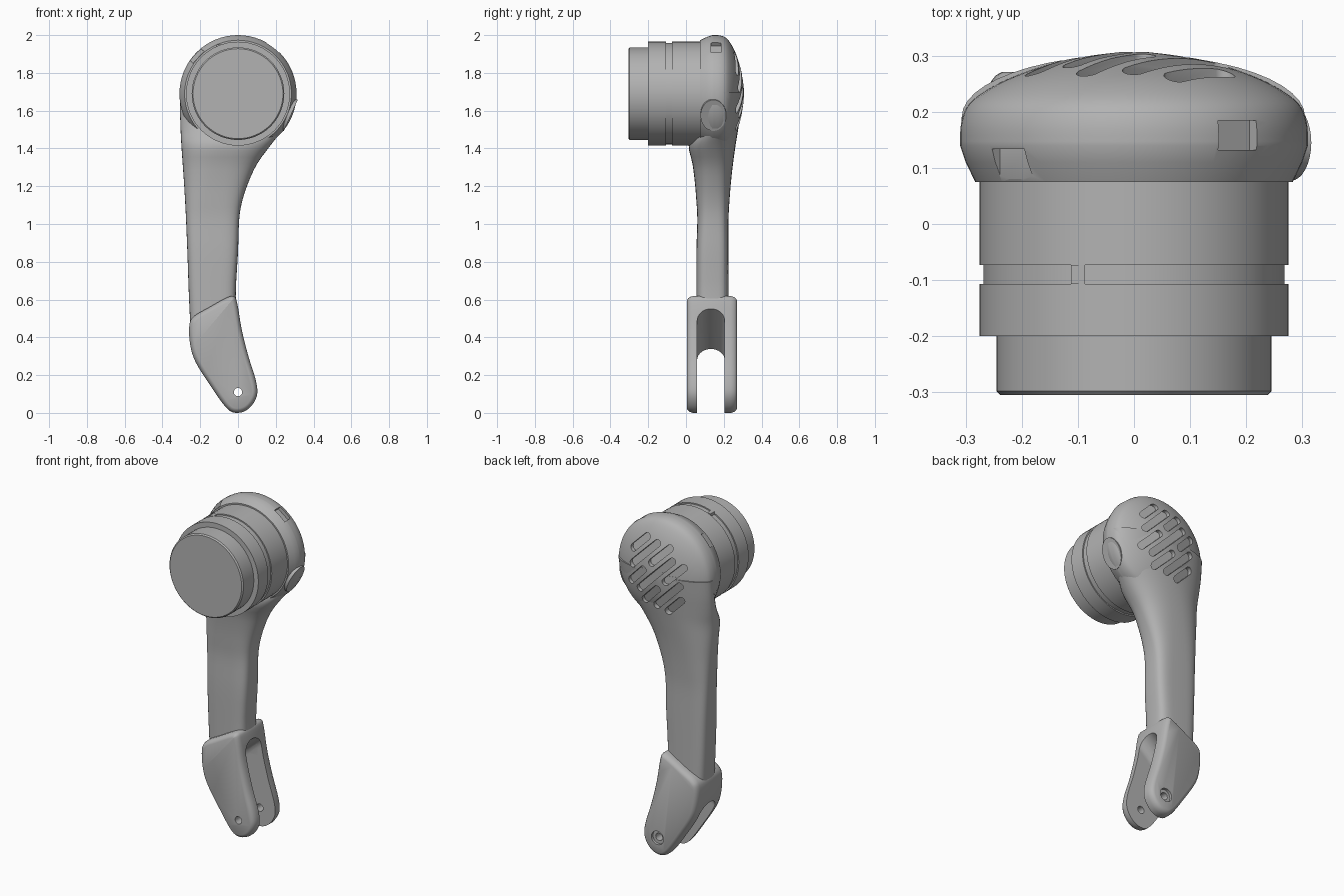
import bpy
import bmesh
from math import sin, cos, pi, atan2
from mathutils import Vector, Matrix

default = bpy.data.objects.get("Cube")
if default:
    bpy.data.objects.remove(default, do_unlink=True)

grey = bpy.data.materials.new("plain grey")
grey.use_nodes = True
COLOUR = (0.45, 0.45, 0.45, 1)
grey.diffuse_color = COLOUR
grey.node_tree.nodes["Principled BSDF"].inputs["Base Color"].default_value = COLOUR

HEAD_Z = 1.69


def loft(name, rings):
    """Skin a closed solid through rings that have equal point counts."""
    bm = bmesh.new()
    loops = [[bm.verts.new(p) for p in ring] for ring in rings]
    count = len(loops[0])
    for a, b in zip(loops, loops[1:]):
        for i in range(count):
            j = (i + 1) % count
            bm.faces.new((a[i], a[j], b[j], b[i]))
    bm.faces.new(loops[0])
    bm.faces.new(loops[-1])
    bmesh.ops.recalc_face_normals(bm, faces=bm.faces)
    mesh = bpy.data.meshes.new(name)
    bm.to_mesh(mesh)
    bm.free()
    mesh.materials.append(grey)
    obj = bpy.data.objects.new(name, mesh)
    bpy.context.collection.objects.link(obj)
    return obj


def circle(radius, y, x=0, z=HEAD_Z, sides=64):
    return [(x + radius * cos(2 * pi * i / sides), y, z + radius * sin(2 * pi * i / sides))
            for i in range(sides)]


def lathe(name, profile, **place):
    """Turn (radius, y) pairs about an axis parallel to y."""
    return loft(name, [circle(r, y, **place) for r, y in profile])


def spline(points, steps, closed=False):
    """Smooth curve through points of any dimension."""
    pts = [Vector(p) for p in points]
    n = len(pts)
    pick = (lambda i: pts[i % n]) if closed else (lambda i: pts[min(max(i, 0), n - 1)])
    out = []
    for i in range(n if closed else n - 1):
        a, b, c, d = (pick(i + k) for k in (-1, 0, 1, 2))
        for s in range(steps):
            t = s / steps
            out.append(b + (c - a) * (t / 2) + (a * 2 - b * 5 + c * 4 - d) * (t * t / 2)
                       + (b * 3 - a - c * 3 + d) * (t ** 3 / 2))
    return out if closed else out + [pts[-1]]


def block(name, size, matrix):
    corners = [(-1, -1), (1, -1), (1, 1), (-1, 1)]
    return loft(name, [[matrix @ Vector((x * size[0] / 2, y * size[1] / 2, z * size[2] / 2))
                        for x, y in corners] for z in (-1, 1)])


def cut(obj, cutters):
    bpy.context.view_layer.objects.active = obj
    for cutter in cutters:
        mod = obj.modifiers.new("cut", "BOOLEAN")
        mod.operation = "DIFFERENCE"
        mod.solver = "EXACT"
        mod.object = cutter
        bpy.ops.object.modifier_apply(modifier=mod.name)


# Motor: stepped cylinder with a shallow groove
motor = lathe("motor", [(0.238, -0.305), (0.245, -0.298), (0.245, -0.2), (0.275, -0.2),
                        (0.275, -0.107), (0.268, -0.107), (0.268, -0.073),
                        (0.275, -0.073), (0.275, 0.12)])

# Head: domed round housing behind the motor
dome = spline([(0.31, 0.14), (0.308, 0.18), (0.293, 0.215), (0.25, 0.246), (0.19, 0.272),
               (0.11, 0.295), (0.01, 0.308)], 4)
head = lathe("head_housing", [(0.283, 0.075), (0.3, 0.11)] + [tuple(p) for p in dome])

# Arm: rows of height, left, right, front, back, squareness
ARM = [(0.42, -0.25, 0.0, 0.055, 0.225, 4), (0.62, -0.26, -0.012, 0.055, 0.225, 4),
       (0.85, -0.268, 0.0, 0.055, 0.225, 4), (1.02, -0.275, 0.006, 0.06, 0.225, 3.6),
       (1.12, -0.28, 0.022, 0.055, 0.23, 3.2), (1.22, -0.286, 0.055, 0.047, 0.238, 2.8),
       (1.32, -0.293, 0.102, 0.034, 0.249, 2.5), (1.42, -0.3, 0.175, 0.014, 0.263, 2.3),
       (1.5, -0.304, 0.235, 0.05, 0.276, 2.1), (1.6, -0.307, 0.285, 0.075, 0.291, 2),
       (1.7, -0.307, 0.305, 0.08, 0.302, 2)]


def arm_section(row, sides=48):
    z, left, right, front, back, power = row
    ring = []
    for i in range(sides):
        c, s = cos(2 * pi * i / sides), sin(2 * pi * i / sides)
        bulge = lambda v: (1 if v > 0 else -1) * abs(v) ** (2 / power)
        ring.append(((left + right) / 2 + (right - left) / 2 * bulge(c),
                     (front + back) / 2 + (back - front) / 2 * bulge(s), z))
    return ring


arm = loft("arm", [arm_section(row) for row in spline(ARM, 3)])

# Fork: rounded plate outline that bulges past the arm front and back
OUTLINE = [(0.0, 0.0), (0.06, 0.025), (0.1, 0.09), (0.095, 0.17), (0.055, 0.3), (0.02, 0.44),
           (-0.003, 0.575), (-0.02, 0.615), (-0.06, 0.61), (-0.16, 0.555), (-0.235, 0.51),
           (-0.258, 0.46), (-0.253, 0.36), (-0.225, 0.27), (-0.15, 0.15), (-0.06, 0.025)]
outline = spline(OUTLINE, 4, closed=True)


def inset_outline(amount, y):
    ring = []
    for i, p in enumerate(outline):
        along = (outline[(i + 1) % len(outline)] - outline[i - 1]).normalized()
        ring.append((p.x - along.y * amount, y, p.y + along.x * amount))
    return ring


half = [(0.024, 0), (0.013, 0.006), (0.005, 0.016), (0, 0.034)]
fork = loft("fork", [inset_outline(a, 0.004 + d) for a, d in half]
            + [inset_outline(a, 0.271 - d) for a, d in reversed(half)])

# Fork slot: arch that rises toward the open side
SLOT_Y, SLOT_HALF = 0.132, 0.073


def arch(x):
    top = 0.55 + 0.85 * x
    ring = [(x, SLOT_Y - SLOT_HALF, -0.5), (x, SLOT_Y + SLOT_HALF, -0.5)]
    return ring + [(x, SLOT_Y + SLOT_HALF * cos(pi * k / 16),
                    top - SLOT_HALF * (1 - sin(pi * k / 16))) for k in range(17)]


slot = loft("slot_cutter", [arch(-0.4), arch(0.2)])
pin = lathe("pin_cutter", [(0.022, -0.1), (0.022, 0.5)], z=0.11, sides=24)
bore = lathe("bore_cutter", [(0.04, 0.255), (0.04, 0.5)], z=0.11, sides=24)
cut(fork, [slot, pin, bore])
cut(arm, [slot])


# Cooling vents: diagonal rounded grooves across the dome
def vent(across, length, shift):
    lean = Matrix.Rotation(pi / 4, 3, "Y")
    width = 0.021
    rings = []
    for y in (0, 0.5):
        ring = []
        for i in range(24):
            a = 2 * pi * (i + 0.5) / 24
            end = length / 2 if cos(a) > 0 else -length / 2
            p = lean @ Vector((shift + end + width * cos(a), 0, across + width * sin(a)))
            # Groove floor follows the dome
            r2 = p.x ** 2 + p.z ** 2
            floor = 0.283 - 0.9 * r2
            ring.append((p.x, floor if y == 0 else y, HEAD_Z + p.z))
        rings.append(ring)
    return loft("vent_cutter", rings)


vents = [vent(row * 0.065, length, shift) for row, length, shift in
         [(-3, 0.12, 0.03), (-2, 0.22, 0.02), (-1, 0.14, -0.11), (-1, 0.14, 0.11),
          (0, 0.3, 0.0), (1, 0.14, -0.11), (1, 0.14, 0.11), (2, 0.22, -0.02), (3, 0.12, -0.03)]]

# Small windows on the rim
windows = []
for x, y in ((0.187, 0.158), (-0.228, 0.107)):
    z = (0.31 ** 2 - x ** 2) ** 0.5
    turn = Matrix.Translation((x, y, HEAD_Z + z)) @ Matrix.Rotation(atan2(x, z), 4, "Y")
    windows.append(block("window_cutter", (0.085, 0.053, 0.05), turn))

cut(head, vents + windows)
cut(arm, vents)

for cutter in [slot, pin, bore] + vents + windows:
    bpy.data.objects.remove(cutter, do_unlink=True)

# Cable port: flat oval stub on the left of the head
tilt = Matrix.Translation((0.272, 0.145, 1.578)) @ Matrix.Rotation(pi / 2 + 0.42, 4, "Y")
port = loft("cable_port", [[tilt @ Vector((0.09 * cos(pi * i / 16), 0.068 * sin(pi * i / 16), h))
                            for i in range(32)] for h in (-0.15, 0.008)])

# Key set in the motor groove
key = block("groove_key", (0.025, 0.034, 0.03),
            Matrix.Translation((-0.1, -0.09, HEAD_Z + 0.244)))

for obj in (motor, head, arm, fork, port, key):
    bpy.ops.object.select_all(action="DESELECT")
    obj.select_set(True)
    bpy.context.view_layer.objects.active = obj
    bpy.ops.object.shade_smooth_by_angle(angle=pi / 6)
